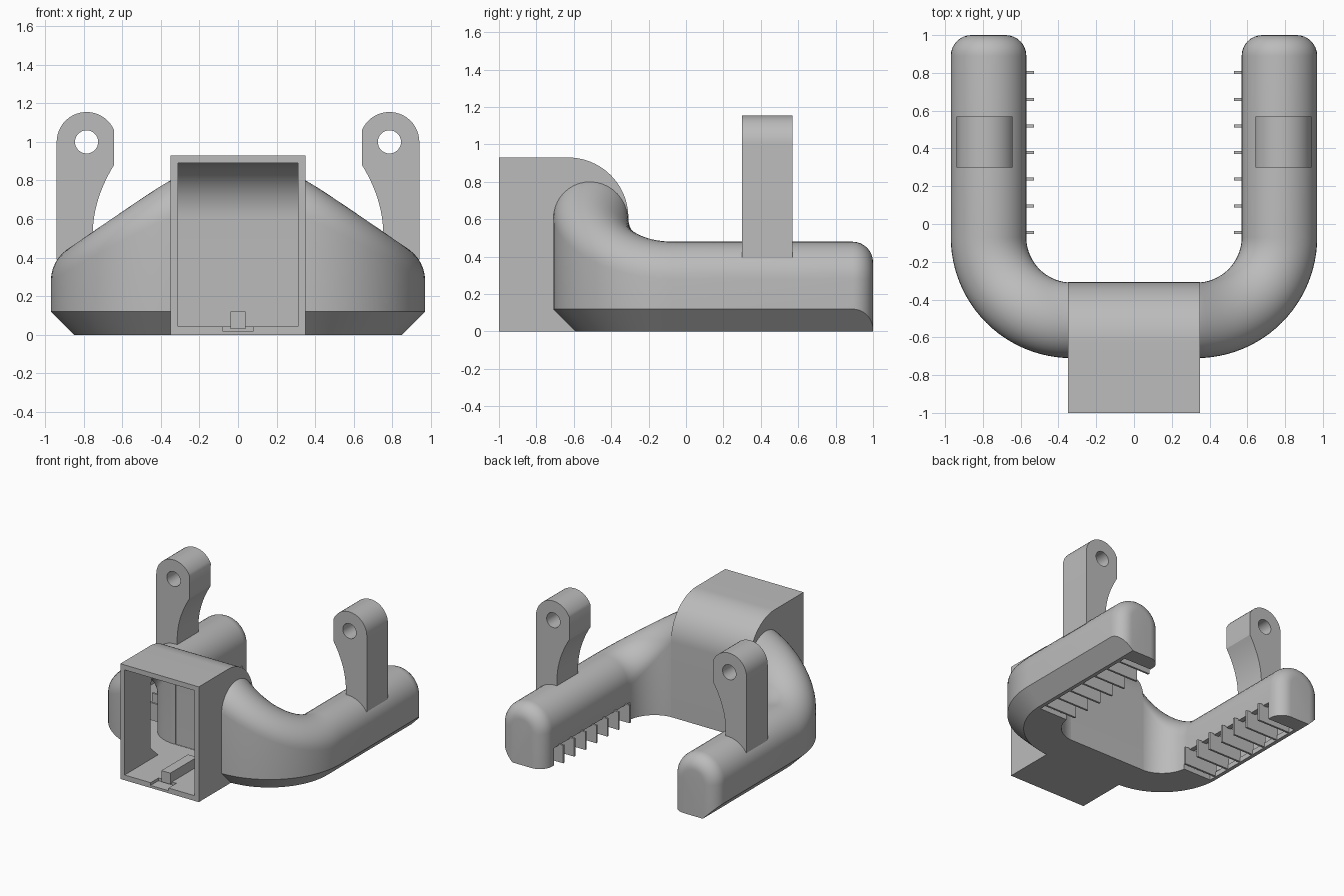
import bpy, bmesh, math
from mathutils import Vector

cube = bpy.data.objects.get("Cube")
if cube:
    bpy.data.objects.remove(cube, do_unlink=True)

grey = bpy.data.materials.new("plain grey")
grey.use_nodes = True
grey.diffuse_color = (0.5, 0.5, 0.5, 1)
grey.node_tree.nodes["Principled BSDF"].inputs["Base Color"].default_value = (0.5, 0.5, 0.5, 1)


def finish(name, bm):
    bmesh.ops.recalc_face_normals(bm, faces=bm.faces[:])
    mesh = bpy.data.meshes.new(name)
    bm.to_mesh(mesh)
    bm.free()
    mesh.materials.append(grey)
    obj = bpy.data.objects.new(name, mesh)
    bpy.context.collection.objects.link(obj)
    return obj


def loft(name, rings):
    """Skin a list of equal-length closed rings and cap both ends."""
    bm = bmesh.new()
    loops = [[bm.verts.new(p) for p in ring] for ring in rings]
    n = len(loops[0])
    for a, b in zip(loops, loops[1:]):
        for i in range(n):
            j = (i + 1) % n
            bm.faces.new((a[i], a[j], b[j], b[i]))
    bm.faces.new(loops[0])
    bm.faces.new(loops[-1])
    return finish(name, bm)


def prism_y(name, pts, y0, y1):
    return loft(name, [[(x, y, z) for x, z in pts] for y in (y0, y1)])


def prism_x(name, pts, x0, x1):
    return loft(name, [[(x, y, z) for y, z in pts] for x in (x0, x1)])


def box(name, x0, x1, y0, y1, z0, z1):
    return prism_y(name, [(x0, z0), (x1, z0), (x1, z1), (x0, z1)], y0, y1)


def arc(cx, cy, r, a0, a1, n):
    angles = [math.radians(a0 + (a1 - a0) * i / n) for i in range(n + 1)]
    return [(cx + r * math.cos(a), cy + r * math.sin(a)) for a in angles]


def activate(obj):
    bpy.ops.object.select_all(action='DESELECT')
    obj.select_set(True)
    bpy.context.view_layer.objects.active = obj


def combine(obj, other, operation):
    mod = obj.modifiers.new("boolean", 'BOOLEAN')
    mod.operation = operation
    mod.solver = 'EXACT'
    mod.object = other
    activate(obj)
    bpy.ops.object.modifier_apply(modifier=mod.name)
    bpy.data.objects.remove(other, do_unlink=True)


def smooth(obj):
    activate(obj)
    bpy.ops.object.shade_smooth_by_angle(angle=math.radians(30))


def section(w, top, chamfer, floor):
    """Round-topped section with a chamfer on the outer bottom edge."""
    return ([(-w, floor), (w - chamfer, floor), (w, floor + chamfer)]
            + arc(0, top - w, w, 0, 180, 20))


def duct(name, wall, chamfer, end_y, end_r):
    """U-shaped tube, inset by the wall thickness, tall at the middle."""
    stations = [(0, -0.51, 0, -1, 0.81, 0)]
    for i in range(25):
        a = math.radians(90 * i / 24)
        s, c = math.sin(a), math.cos(a)
        stations.append((0.33 + 0.44 * s, -0.07 - 0.44 * c, s, -c,
                         0.81 - 0.33 * s ** 1.15, 0))
    for i in range(9):
        a = math.radians(90 * i / 8)
        stations.append((0.77, end_y - end_r + end_r * math.sin(a), 1, 0,
                         0.48, end_r * (1 - math.cos(a))))
    mirrored = [(-x, y, -nx, ny, h, d) for x, y, nx, ny, h, d in stations[:0:-1]]
    rings = []
    for x, y, nx, ny, h, d in mirrored + stations:
        profile = section(0.2 - wall - d, h - wall - d, chamfer - d, wall)
        rings.append([(x + nx * u, y + ny * u, z) for u, z in profile])
    return loft(name, rings)


# Hollow body: U duct joined to the curved-back inlet box
body = duct("duct_body", 0, 0.12, 1.0, 0.11)
inlet = prism_x("inlet", [(-1, 0), (-0.308, 0)] + arc(-0.63, 0.608, 0.322, 0, 90, 20)
                + [(-1, 0.93)], -0.35, 0.35)
combine(body, inlet, 'UNION')
combine(body, duct("duct_hollow", 0.04, 0.097, 0.96, 0.07), 'DIFFERENCE')
hollow = prism_x("inlet_hollow", [(-1.1, 0.042), (-0.347, 0.042)]
                 + arc(-0.63, 0.607, 0.283, 0, 90, 20) + [(-1.1, 0.89)], -0.312, 0.312)
combine(body, hollow, 'DIFFERENCE')

# Notch in the inlet floor and air outlets under the inner side of the arms
combine(body, box("notch", -0.08, 0.08, -1.1, -0.9, 0.02, 0.06), 'DIFFERENCE')
for s in (1, -1):
    combine(body, box("outlet", 0.5 * s, 0.82 * s, -0.1, 0.87, -0.1, 0.14), 'DIFFERENCE')
smooth(body)

# Rail on the inlet floor
box("inlet_rail", -0.04, 0.04, -0.92, -0.58, 0.03, 0.12)

for s, side in ((1, "left"), (-1, "right")):
    # Mounting lug with a concave inner edge and a bolt hole
    outline = [(0.94, 0.39), (0.94, 1.0)]
    outline += arc(0.785, 1.0, 0.155, 0, 157, 20)[1:]
    outline += [(0.643, 0.88)]
    for i in range(1, 13):
        t = i / 12
        outline.append((0.643 + 0.11 * (1 - (1 - t) ** 2), 0.88 - 0.36 * t))
    outline.append((0.755, 0.39))
    lug = prism_y(side + "_mounting_lug", [(s * x, z) for x, z in outline], 0.30, 0.57)
    hole = prism_y("hole", arc(0.785 * s, 1.0, 0.06, 0, 350, 35), 0.2, 0.7)
    combine(lug, hole, 'DIFFERENCE')
    smooth(lug)

    # Air guide fins across the outlet
    for i in range(7):
        y = -0.045 + 0.141 * i
        box(f"{side}_fin_{i + 1}", 0.53 * s, 0.83 * s, y - 0.008, y + 0.008, 0.005, 0.15)
